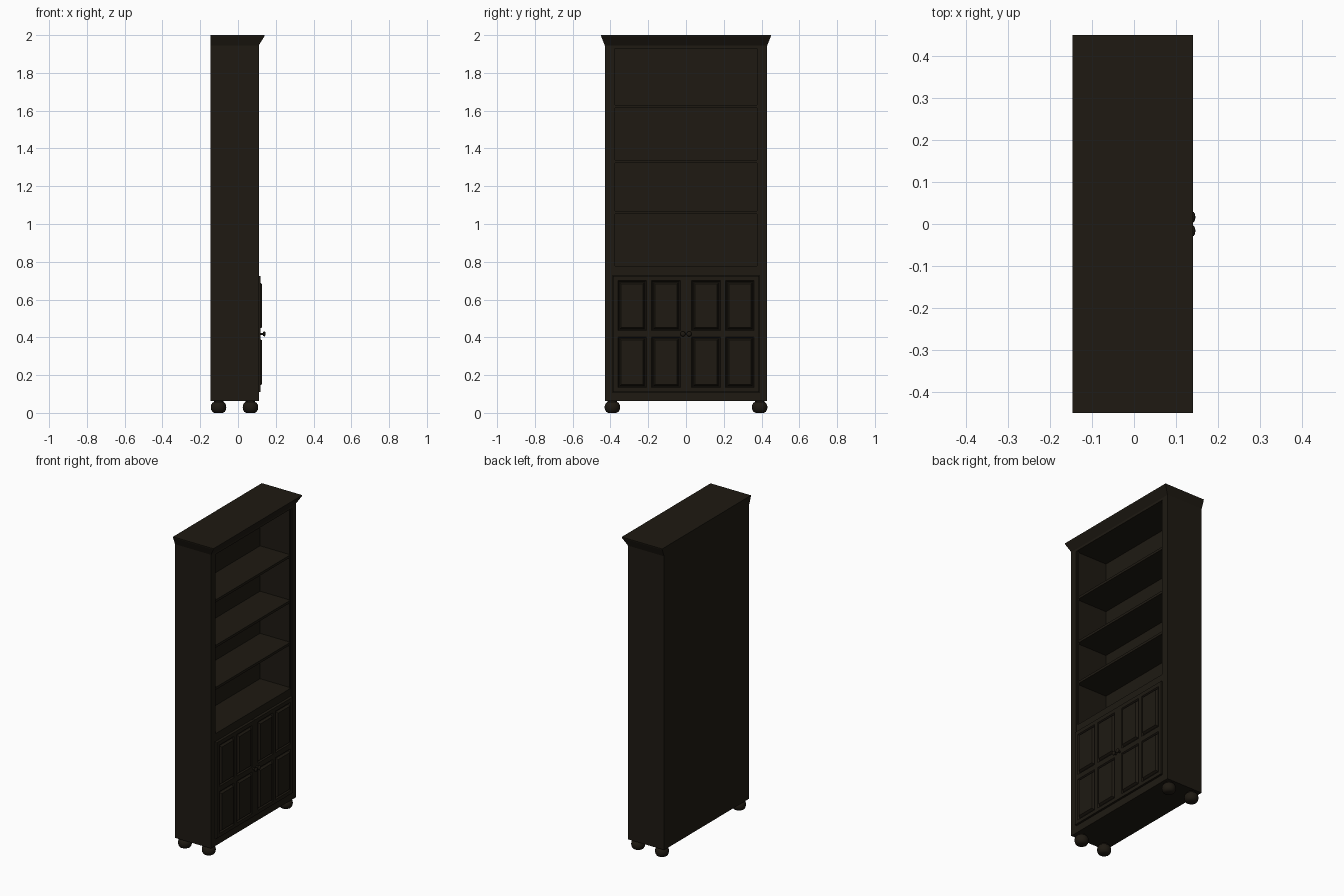
import bpy, bmesh, math

if "Cube" in bpy.data.objects:
    bpy.data.objects.remove(bpy.data.objects["Cube"])

wood = bpy.data.materials.new("dark_wood")
wood.diffuse_color = (0.013, 0.010, 0.006, 1)
wood.use_nodes = True
wood.node_tree.nodes["Principled BSDF"].inputs["Base Color"].default_value = wood.diffuse_color


def add_mesh(name, bm, smooth=False):
    bmesh.ops.recalc_face_normals(bm, faces=bm.faces)
    me = bpy.data.meshes.new(name)
    bm.to_mesh(me)
    bm.free()
    me.materials.append(wood)
    ob = bpy.data.objects.new(name, me)
    bpy.context.collection.objects.link(ob)
    if smooth:
        bpy.ops.object.select_all(action='DESELECT')
        ob.select_set(True)
        bpy.context.view_layer.objects.active = ob
        bpy.ops.object.shade_smooth_by_angle(angle=math.radians(40))
    return ob


def skin(name, rings):
    """Bridge a list of equal-length point rings and cap both ends."""
    bm = bmesh.new()
    loops = [[bm.verts.new(p) for p in r] for r in rings]
    n = len(loops[0])
    for a, b in zip(loops, loops[1:]):
        for i in range(n):
            bm.faces.new((a[i], a[(i + 1) % n], b[(i + 1) % n], b[i]))
    bm.faces.new(loops[0])
    bm.faces.new(loops[-1])
    return add_mesh(name, bm)


def rect_z(x0, x1, y0, y1, z):
    return [(x0, y0, z), (x1, y0, z), (x1, y1, z), (x0, y1, z)]


def rect_x(y0, y1, z0, z1, x, inset=0):
    y0, y1, z0, z1 = y0 + inset, y1 - inset, z0 + inset, z1 - inset
    return [(x, y0, z0), (x, y1, z0), (x, y1, z1), (x, y0, z1)]


def box(name, x0, x1, y0, y1, z0, z1):
    return skin(name, [rect_z(x0, x1, y0, y1, z0), rect_z(x0, x1, y0, y1, z1)])


def lathe(name, profile, center, axis, steps=24):
    """Revolve (radius, height) points around a local z or x axis."""
    rings = []
    for r, h in profile:
        ring = []
        for i in range(steps):
            t = 2 * math.pi * i / steps
            a, b = r * math.cos(t), r * math.sin(t)
            p = (a, b, h) if axis == 'z' else (h, a, b)
            ring.append(tuple(c + q for c, q in zip(center, p)))
        rings.append(ring)
    ob = skin(name, rings)
    bpy.ops.object.select_all(action='DESELECT')
    ob.select_set(True)
    bpy.context.view_layer.objects.active = ob
    bpy.ops.object.shade_smooth_by_angle(angle=math.radians(40))


BACK, FRONT = -0.146, 0.11
INNER = 0.388

# Carcass
box("back_panel", BACK, -0.115, -INNER, INNER, 0.062, 1.945)
box("top_board", -0.115, FRONT, -INNER, INNER, 1.93, 1.945)
box("bottom_board", -0.115, FRONT, -INNER, INNER, 0.062, 0.108)
box("cabinet_deck", -0.115, 0.106, -INNER, INNER, 0.728, 0.778)

# Flaring crown, flush at the back
skin("crown", [rect_z(BACK, FRONT, -0.43, 0.43, 1.945),
               rect_z(BACK, 0.139, -0.449, 0.449, 1.993),
               rect_z(BACK, 0.141, -0.45, 0.45, 2.0)])

# Shelves
for i, z in enumerate((1.053, 1.323, 1.614)):
    box(f"shelf_{i + 1}", -0.115, 0.10, -INNER, INNER, z, z + 0.016)

# Bun foot and knob profiles
foot = [(0.022, 0), (0.033, 0.006), (0.039, 0.017), (0.041, 0.03),
        (0.039, 0.043), (0.033, 0.053), (0.025, 0.058), (0.025, 0.064)]
knob = [(0.006, 0), (0.006, 0.012), (0.011, 0.015), (0.0135, 0.019),
        (0.012, 0.023), (0.007, 0.026), (0.002, 0.0265)]

for s, side in ((-1, "left"), (1, "right")):
    def mbox(name, x0, x1, a, b, z0, z1):
        return box(f"{side}_{name}", x0, x1, *sorted((s * a, s * b)), z0, z1)

    # Side wall and inner bead of the face frame
    mbox("side_wall", BACK, FRONT, INNER, 0.43, 0.062, 1.945)
    mbox("frame_bead", 0.098, 0.106, 0.377, INNER, 0.778, 1.93)

    # Door stiles and rails
    for i, (a, b) in enumerate(((0.001, 0.03), (0.182, 0.21), (0.36, 0.386))):
        mbox(f"door_stile_{i + 1}", 0.098, 0.12, a, b, 0.111, 0.725)
    cols = ((0.03, 0.182), (0.21, 0.36))
    for i, (z0, z1) in enumerate(((0.111, 0.134), (0.402, 0.435), (0.70, 0.725))):
        for j, (a, b) in enumerate(cols):
            mbox(f"door_rail_{i + 1}_{j + 1}", 0.098, 0.12, a, b, z0, z1)

    # Raised door panels
    for j, (a, b) in enumerate(cols):
        y0, y1 = sorted((s * a, s * b))
        for k, (z0, z1) in enumerate(((0.134, 0.402), (0.435, 0.70))):
            skin(f"{side}_door_panel_{j + 1}_{k + 1}",
                 [rect_x(y0, y1, z0, z1, x, d) for x, d in
                  ((0.10, 0), (0.12, 0), (0.112, 0.006),
                   (0.113, 0.009), (0.126, 0.017))])

    # Knob and feet
    lathe(f"{side}_door_knob", knob, (0.1195, s * 0.0165, 0.418), 'x', 20)
    for x, where in ((-0.103, "back"), (0.066, "front")):
        lathe(f"{side}_{where}_foot", foot, (x, s * 0.39, 0), 'z', 28)
